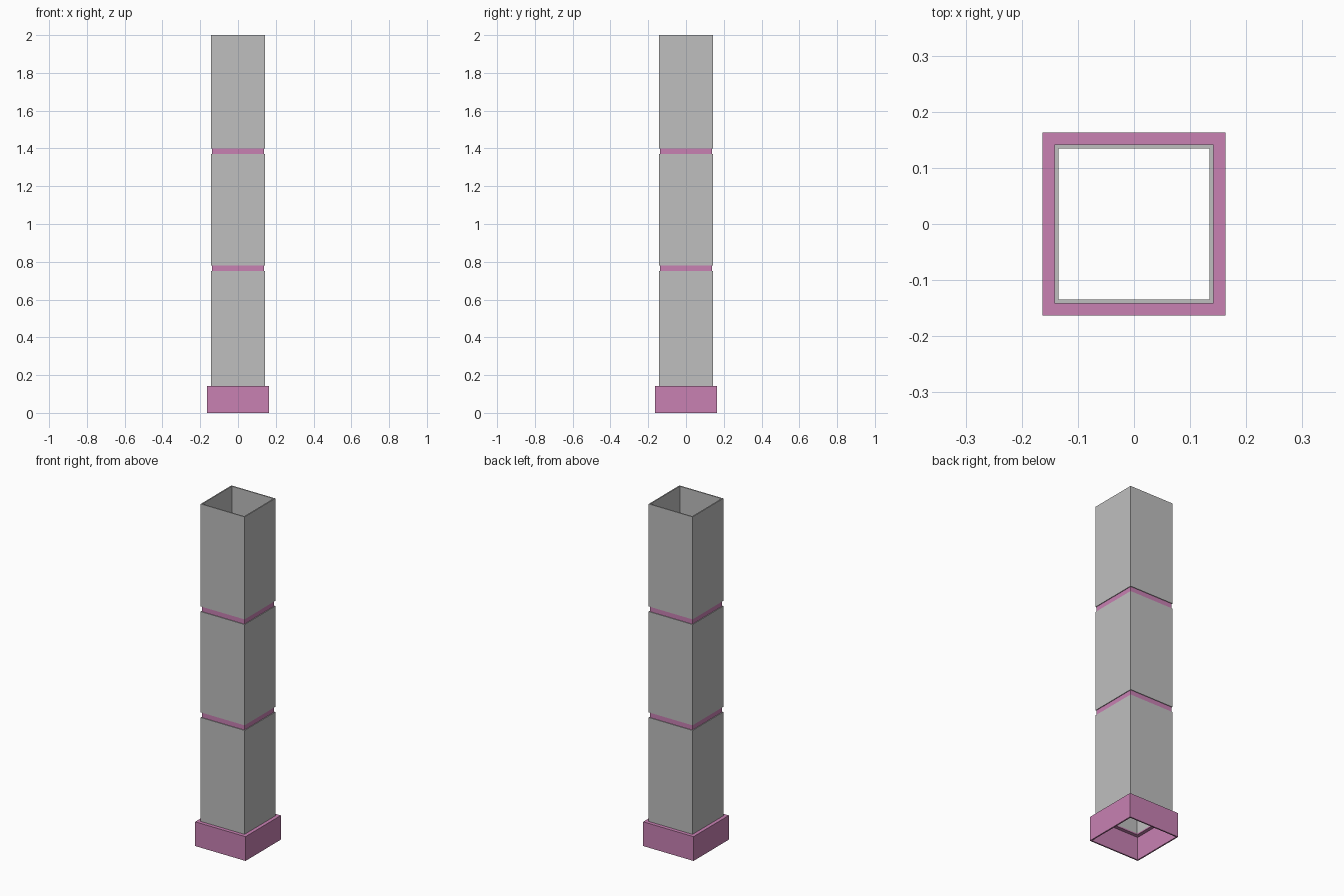
import bpy, bmesh

cube = bpy.data.objects.get("Cube")
if cube:
    bpy.data.objects.remove(cube, do_unlink=True)


def make_material(name, color):
    mat = bpy.data.materials.new(name)
    mat.use_nodes = True
    mat.diffuse_color = color
    mat.node_tree.nodes["Principled BSDF"].inputs["Base Color"].default_value = color
    return mat


grey = make_material("light grey", (0.52, 0.52, 0.52, 1))
pink = make_material("pink", (0.58, 0.22, 0.45, 1))


def square_ring(name, profile, mat):
    """Sweep a closed (half width, z) profile around a square."""
    bm = bmesh.new()
    loops = [[bm.verts.new((sx * r, sy * r, z))
              for sx, sy in ((-1, -1), (1, -1), (1, 1), (-1, 1))]
             for r, z in profile]
    for i, low in enumerate(loops):
        high = loops[(i + 1) % len(loops)]
        for j in range(4):
            k = (j + 1) % 4
            bm.faces.new((low[j], low[k], high[k], high[j]))
    bmesh.ops.recalc_face_normals(bm, faces=bm.faces)
    mesh = bpy.data.meshes.new(name)
    bm.to_mesh(mesh)
    bm.free()
    mesh.materials.append(mat)
    obj = bpy.data.objects.new(name, mesh)
    bpy.context.collection.objects.link(obj)
    return obj


def tube(name, outer, inner, bottom, top, mat):
    return square_ring(name, [(outer, bottom), (outer, top),
                              (inner, top), (inner, bottom)], mat)


OUTER, INNER, BAND, BASE = 0.142, 0.135, 0.138, 0.163

# Hollow base skirt with an inward shelf under the shaft
square_ring("base_skirt", [(BASE, 0), (BASE, 0.142), (INNER, 0.142),
                           (INNER, 0.134), (BASE - 0.008, 0.134),
                           (BASE - 0.008, 0)], pink)

# Shaft sections
for name, bottom, top in (("lower_shaft", 0.142, 0.75),
                          ("middle_shaft", 0.78, 1.37),
                          ("upper_shaft", 1.4, 2.0)):
    tube(name, OUTER, INNER, bottom, top, grey)

# Recessed bands between the sections
for name, bottom, top in (("lower_band", 0.75, 0.78),
                          ("upper_band", 1.37, 1.4)):
    tube(name, BAND, INNER, bottom, top, pink)
